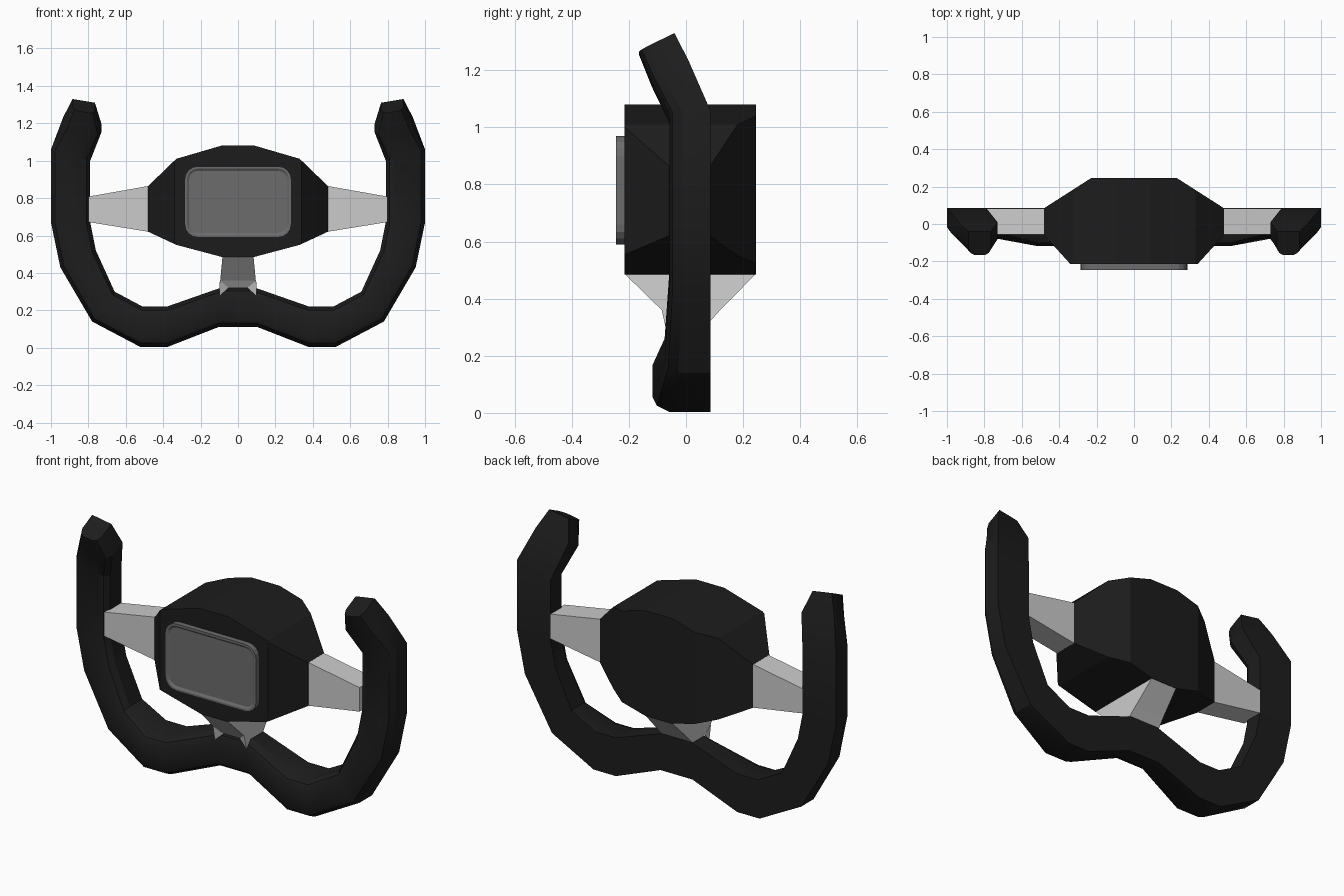
import bpy, bmesh
from mathutils import Vector

if "Cube" in bpy.data.objects:
    bpy.data.objects.remove(bpy.data.objects["Cube"])


def material(name, v):
    m = bpy.data.materials.new(name)
    m.diffuse_color = (v, v, v, 1)
    m.use_nodes = True
    m.node_tree.nodes["Principled BSDF"].inputs["Base Color"].default_value = m.diffuse_color
    return m


BLACK = material("black", 0.012)
DARK = material("dark_grey", 0.15)


def finish(name, bm, mat=None, smooth=False):
    bmesh.ops.recalc_face_normals(bm, faces=bm.faces)
    me = bpy.data.meshes.new(name)
    bm.to_mesh(me)
    bm.free()
    ob = bpy.data.objects.new(name, me)
    bpy.context.collection.objects.link(ob)
    if mat:
        me.materials.append(mat)
    if smooth:
        bpy.context.view_layer.objects.active = ob
        ob.select_set(True)
        bpy.ops.object.shade_smooth_by_angle(angle=0.5)
        ob.select_set(False)
    return ob


def loft(name, rings, mat=None, smooth=False):
    bm = bmesh.new()
    vs = [[bm.verts.new(p) for p in r] for r in rings]
    n = len(vs[0])
    for a, b in zip(vs, vs[1:]):
        for i in range(n):
            j = (i + 1) % n
            bm.faces.new((a[i], a[j], b[j], b[i]))
    bm.faces.new(vs[0])
    bm.faces.new(vs[-1])
    return finish(name, bm, mat, smooth)


# Rim: stations of inner (x, z), outer (x, z), front y, back y, tilt
stations = [
    (.08, .325, .10, .112, -.058, .085, 0),
    (.38, .22, .38, .003, -.118, .085, 0),
    (.51, .22, .52, .003, -.118, .085, 0),
    (.66, .30, .78, .14, -.075, .085, 0),
    (.76, .52, .95, .43, -.058, .085, 0),
    (.79, .67, 1.0, .67, -.058, .085, 0),
    (.79, 1.0, 1.0, 1.06, -.058, .085, 0),
    (.73, 1.165, .935, 1.20, -.12, .01, .48),
    (.765, 1.28, .885, 1.30, -.165, -.04, .48),
]


def rim_ring(st, sx):
    xi, zi, xo, zo, yf, yb, tilt = st
    d = yb - yf
    prof = [(0, yb), (1, yb), (1, yf + .3 * d), (.9, yf + .08 * d), (.75, yf),
            (.25, yf), (.1, yf + .08 * d), (0, yf + .3 * d)]
    return [Vector((sx * (xi + (xo - xi) * t), y,
                    zi + (zo - zi) * t + tilt * (y - (yf + yb) / 2))) for t, y in prof]


loft("rim", [rim_ring(s, -1) for s in reversed(stations)] + [rim_ring(s, 1) for s in stations],
     BLACK, True)

# Hub: extruded outline with its four upright corners cut by slanted planes
half = [(.085, .485), (.33, .55), (.48, .62), (.48, .865), (.33, 1.01), (.09, 1.08)]
outline = half + [(-x, z) for x, z in reversed(half)]
bm = bmesh.new()
face = bm.faces.new([bm.verts.new((x, -.215, z)) for x, z in outline])
ext = bmesh.ops.extrude_face_region(bm, geom=[face])
bmesh.ops.translate(bm, vec=(0, .46, 0),
                    verts=[v for v in ext["geom"] if isinstance(v, bmesh.types.BMVert)])
for s in (1, -1):
    for no in ((.16, .25), (.16, -.145)):
        cut = bmesh.ops.bisect_plane(
            bm, geom=bm.verts[:] + bm.edges[:] + bm.faces[:], clear_outer=True,
            plane_co=(s * .48, .085 if no[1] > 0 else -.06, 0), plane_no=(s * no[0], no[1], 0))
        bmesh.ops.holes_fill(bm, edges=[e for e in bm.edges if e.is_boundary])
finish("hub", bm, BLACK)

# Screen: rounded plate with a raised lip
bm = bmesh.new()
bmesh.ops.create_cube(bm, size=1)
for v in bm.verts:
    v.co = Vector((v.co.x * .57, -.225 + v.co.y * .04, .78 + v.co.z * .38))
bmesh.ops.bevel(bm, geom=[e for e in bm.edges if abs(e.verts[0].co.y - e.verts[1].co.y) > .01],
                offset=.07, segments=4, profile=.5, affect='EDGES')
front = min(bm.faces, key=lambda f: f.calc_center_median().y)
bmesh.ops.inset_region(bm, faces=[front], thickness=.012)
bmesh.ops.inset_region(bm, faces=[front], thickness=.012, depth=-.008)
finish("screen", bm, DARK)


def rect(x, y0, y1, z0, z1):
    return [(x, y0, z0), (x, y1, z0), (x, y1, z1), (x, y0, z1)]


# Side spokes
for s, n in ((-1, "left_spoke"), (1, "right_spoke")):
    loft(n, [rect(s * .46, -.055, .084, .617, .868), rect(s * .80, -.055, .084, .672, .808)])


# Lower spoke tapering from hub to rim
def level(z, x, y0, y1):
    return [(-x, y0, z), (x, y0, z), (x, y1, z), (-x, y1, z)]


loft("lower_spoke", [level(.486, .083, -.214, .244), level(.36, .095, -.085, .12),
                     level(.32, .1, -.055, .084)])

# Small claws gripping the rim
for s, n in ((-1, "left_claw"), (1, "right_claw")):
    bm = bmesh.new()
    v = [bm.verts.new(p) for p in ((s * .097, -.085, .36), (s * .05, -.057, .32),
                                   (s * .1, -.03, .32), (s * .1, -.066, .275))]
    for i in range(4):
        bm.faces.new(v[:i] + v[i + 1:])
    finish(n, bm)
